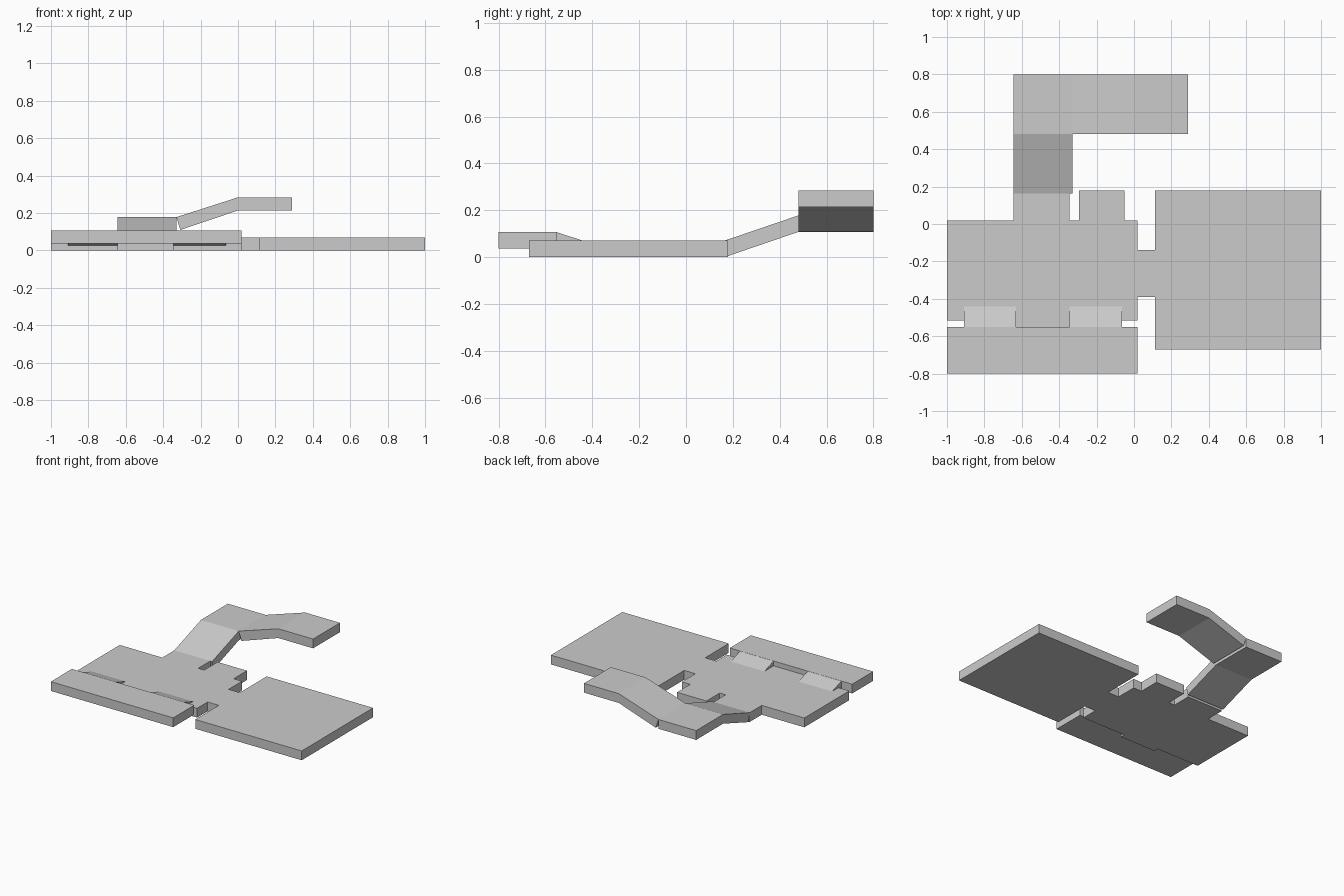
import bpy, bmesh
from mathutils import Vector

if "Cube" in bpy.data.objects:
    bpy.data.objects.remove(bpy.data.objects["Cube"])

T = 0.07  # slab thickness


def prism(name, points, to_world, lo, hi):
    """Extrude a 2D outline from lo to hi; to_world maps (u, v, depth) to xyz."""
    bm = bmesh.new()
    face = bm.faces.new([bm.verts.new(to_world(u, v, lo)) for u, v in points])
    ext = bmesh.ops.extrude_face_region(bm, geom=[face])
    shift = Vector(to_world(0, 0, hi)) - Vector(to_world(0, 0, lo))
    verts = [g for g in ext["geom"] if isinstance(g, bmesh.types.BMVert)]
    bmesh.ops.translate(bm, verts=verts, vec=shift)
    bmesh.ops.recalc_face_normals(bm, faces=bm.faces)
    mesh = bpy.data.meshes.new(name)
    bm.to_mesh(mesh)
    bm.free()
    obj = bpy.data.objects.new(name, mesh)
    bpy.context.collection.objects.link(obj)
    return obj


def plan(name, points, z0, z1):
    return prism(name, points, lambda u, v, d: (u, v, d), z0, z1)


def slab(name, x0, x1, y0, y1, z0, z1):
    return plan(name, [(x0, y0), (x1, y0), (x1, y1), (x0, y1)], z0, z1)


def ramp_y(name, points, x0, x1):
    return prism(name, points, lambda u, v, d: (d, u, v), x0, x1)


def ramp_x(name, points, y0, y1):
    return prism(name, points, lambda u, v, d: (u, d, v), y0, y1)


# Ground floor: left platform with tabs, bridge and large right platform
plan("main_floor", [
    (-1, -0.515), (-0.645, -0.515), (-0.645, -0.55), (-0.345, -0.55),
    (-0.345, -0.515), (0.02, -0.515), (0.02, -0.39), (0.113, -0.39),
    (0.113, -0.67), (1, -0.67), (1, 0.18), (0.113, 0.18), (0.113, -0.14),
    (0.02, -0.14), (0.02, 0.02), (-0.05, 0.02), (-0.05, 0.178),
    (-0.295, 0.178), (-0.295, 0.02), (-0.345, 0.02), (-0.345, 0.165),
    (-0.645, 0.165), (-0.645, 0.02), (-1, 0.02)], 0, T)

# Raised front walkway with two short ramps up to it
slab("front_walkway", -1, 0.02, -0.8, -0.55, 0.037, 0.107)
for i, x in enumerate((-0.91, -0.345)):
    ramp_y(f"short_ramp_{i + 1}",
           [(-0.55, 0.106), (-0.44, T), (-0.44, 0.003), (-0.55, 0.038)],
           x, x + 0.28)

# Rear ramp, landing, second ramp and upper platform
ramp_y("rear_ramp", [(0.163, T), (0.48, 0.178), (0.48, 0.108), (0.18, 0.005)],
       -0.645, -0.33)
slab("landing", -0.645, -0.33, 0.48, 0.8, 0.108, 0.178)
ramp_x("upper_ramp", [(-0.33, 0.178), (0, 0.284), (0, 0.214), (-0.308, 0.11)],
       0.48, 0.8)
slab("upper_platform", 0, 0.29, 0.48, 0.8, 0.214, 0.284)
